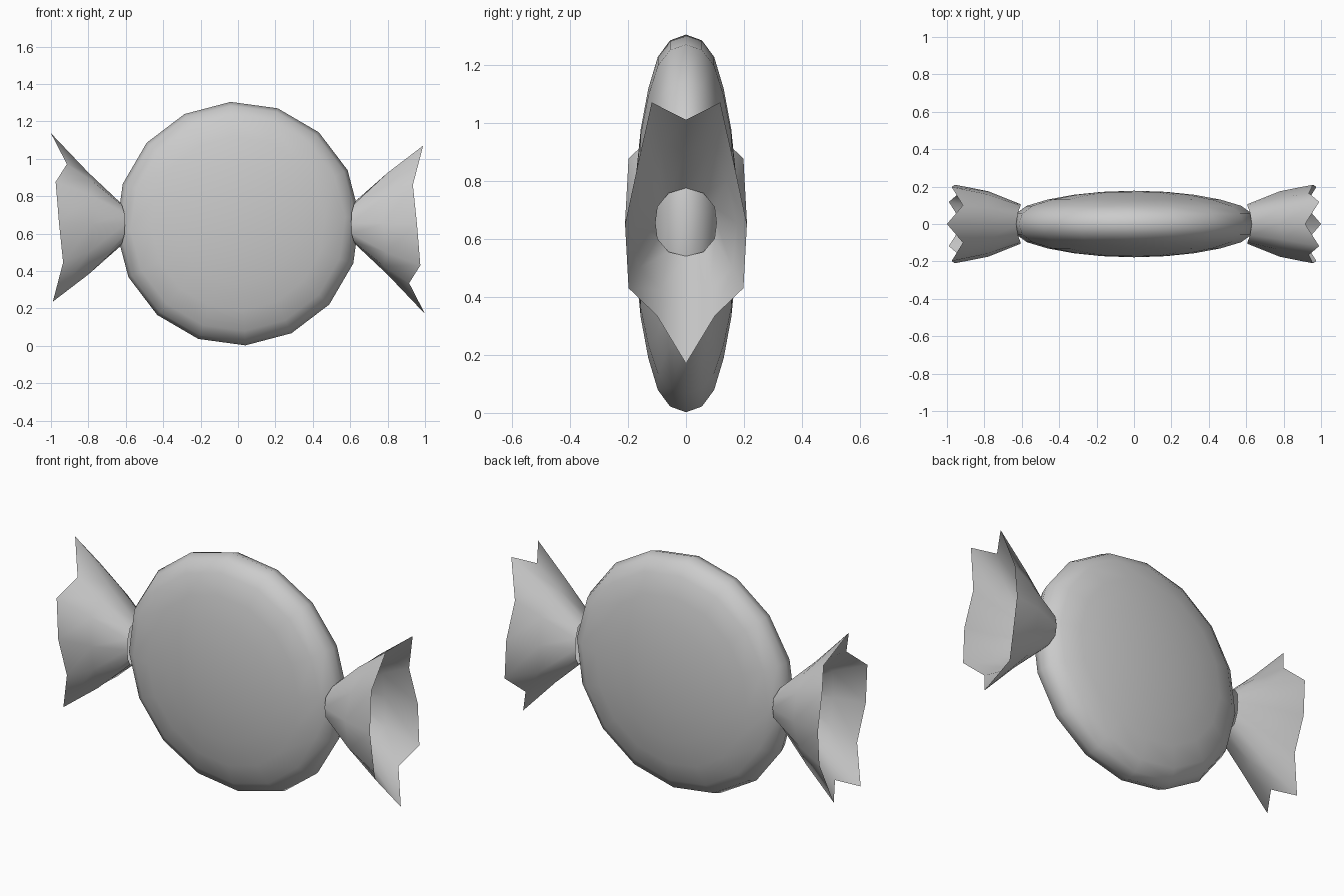
import bpy, bmesh, math

if "Cube" in bpy.data.objects:
    bpy.data.objects.remove(bpy.data.objects["Cube"])

CZ = 0.653  # height of the sweet's centre


def loft(name, rings, caps=()):
    """Skin closed rings of points; caps holds an optional (start, end) pole pair."""
    bm = bmesh.new()
    vr = [[bm.verts.new(p) for p in r] for r in rings]
    n = len(vr[0])
    for a, b in zip(vr, vr[1:]):
        for i in range(n):
            j = (i + 1) % n
            bm.faces.new((a[i], a[j], b[j], b[i]))
    for pole, ring in zip(caps, (vr[0], vr[-1])):
        v = bm.verts.new(pole)
        for i in range(n):
            bm.faces.new((ring[i], ring[(i + 1) % n], v))
    bmesh.ops.recalc_face_normals(bm, faces=bm.faces)
    me = bpy.data.meshes.new(name)
    bm.to_mesh(me)
    bm.free()
    for p in me.polygons:
        p.use_smooth = True
    ob = bpy.data.objects.new(name, me)
    bpy.context.collection.objects.link(ob)
    return ob


# Sweet: flattened 16-sided disc with a rounded rim, axis along y
half = [(0.055, 0.632), (0.097, 0.575), (0.13, 0.465), (0.156, 0.325), (0.172, 0.17)]
profile = [(-y, r) for y, r in reversed(half)] + [(0, 0.652)] + half
angles = [math.radians(3.5 + 22.5 * i) for i in range(16)]
loft("sweet_body",
     [[(r * math.cos(a), y, CZ + r * math.sin(a)) for a in angles] for y, r in profile],
     caps=((0, -0.178, CZ), (0, 0.178, CZ)))

# Wrapper ends: neck, middle and ragged rim, each given as a half ring (x, y, z)
neck = [(0.63, 0, 0.775), (0.62, 0.06, 0.757), (0.607, 0.098, 0.71), (0.605, 0.105, 0.655),
        (0.607, 0.098, 0.6), (0.62, 0.06, 0.555), (0.63, 0, 0.54)]
middle = [(0.78, 0, 0.90), (0.80, 0.085, 0.925), (0.79, 0.14, 0.80), (0.78, 0.175, 0.655),
          (0.79, 0.16, 0.5), (0.78, 0.085, 0.425), (0.80, 0, 0.38)]
rim = [(0.915, 0, 1.01), (0.99, 0.118, 1.07), (0.935, 0.165, 0.86), (0.957, 0.21, 0.65),
       (0.975, 0.198, 0.43), (0.915, 0.1, 0.335), (1.0, 0, 0.17)]


def full_ring(pts, s):
    """Mirror the half ring in y; s = -1 turns it half a turn about the y axis."""
    ring = pts + [(x, -y, z) for x, y, z in reversed(pts[1:-1])]
    return [(s * x, y, CZ + s * (z - CZ)) for x, y, z in ring]


for name, s in (("wrapper_right", 1), ("wrapper_left", -1)):
    loft(name, [full_ring(r, s) for r in (neck, middle, rim)])
